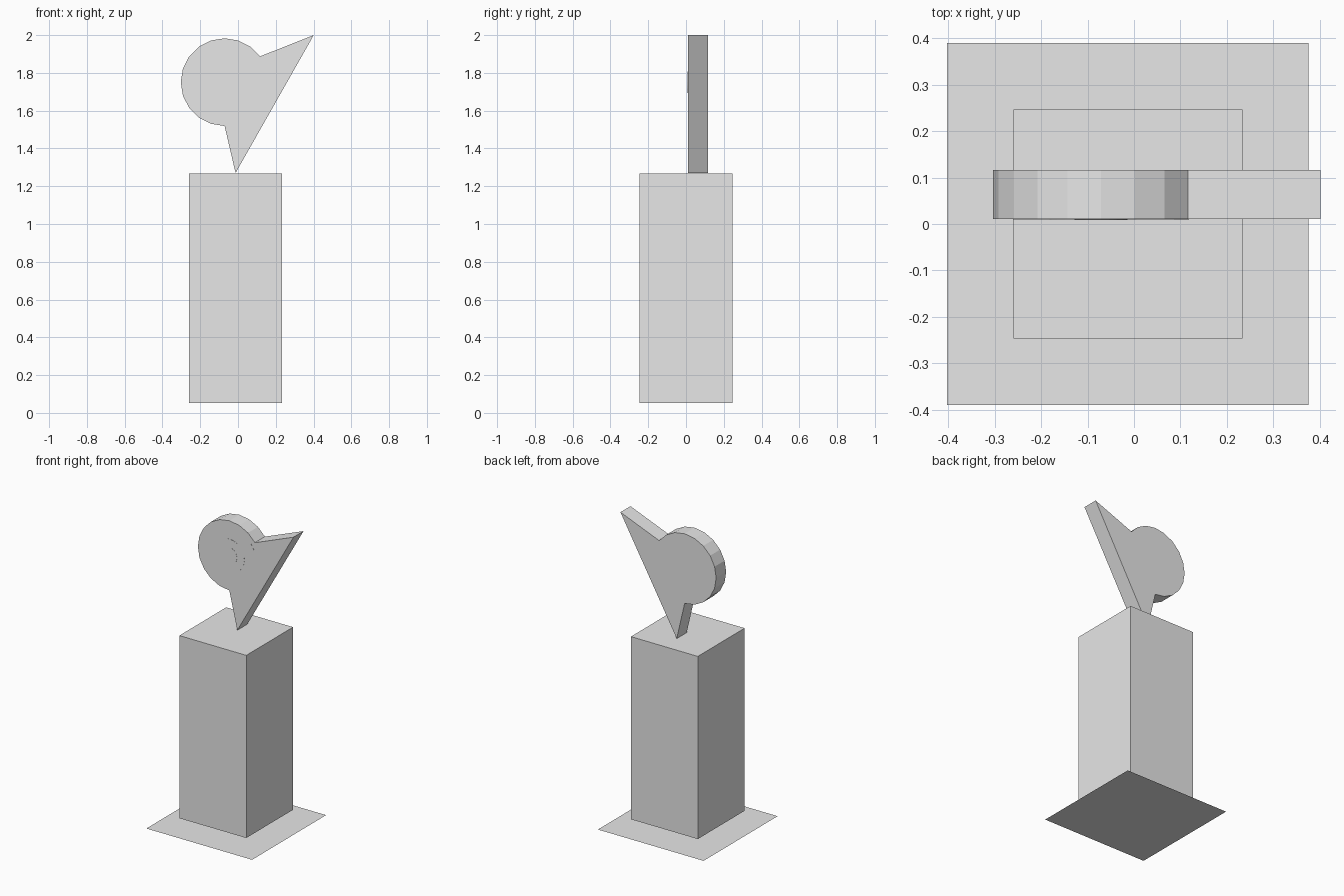
import bpy, bmesh, math
from mathutils import Vector

if "Cube" in bpy.data.objects:
    bpy.data.objects.remove(bpy.data.objects["Cube"], do_unlink=True)

grey = bpy.data.materials.new("light_grey")
grey.use_nodes = True
grey.diffuse_color = (0.8, 0.8, 0.8, 1)
grey.node_tree.nodes["Principled BSDF"].inputs["Base Color"].default_value = (0.8, 0.8, 0.8, 1)

AXIS_X = -0.013              # centre line of the pedestal
HUB = Vector((-0.071, 1.751))  # centre of the disc, in x and z


def arc(radius, start, end, steps):
    """Points on an arc round the hub, angles in degrees."""
    angles = [math.radians(start + (end - start) * i / steps) for i in range(steps + 1)]
    return [HUB + radius * Vector((math.cos(a), math.sin(a))) for a in angles]


def finish(name, bm):
    bmesh.ops.recalc_face_normals(bm, faces=bm.faces)
    mesh = bpy.data.meshes.new(name)
    bm.to_mesh(mesh)
    bm.free()
    mesh.materials.append(grey)
    obj = bpy.data.objects.new(name, mesh)
    bpy.context.collection.objects.link(obj)
    return obj


def slab(name, outline, front, back):
    """Extrude an x-z outline along y."""
    bm = bmesh.new()
    face = bm.faces.new([bm.verts.new((p[0], front, p[1])) for p in outline])
    moved = bmesh.ops.extrude_face_region(bm, geom=[face], use_keep_orig=True)["geom"]
    verts = [g for g in moved if isinstance(g, bmesh.types.BMVert)]
    bmesh.ops.translate(bm, verts=verts, vec=(0, back - front, 0))
    return finish(name, bm)


# Ground sheet, a single flat face
bm = bmesh.new()
bmesh.ops.create_grid(bm, x_segments=1, y_segments=1, size=0.389)
sheet = finish("base_sheet", bm)
sheet.location.x = AXIS_X

# Pedestal block, hovering just over the sheet
half = 0.246
slab("pedestal", [(AXIS_X - half, 0.052), (AXIS_X + half, 0.052),
                  (AXIS_X + half, 1.267), (AXIS_X - half, 1.267)], -half, half)

# Emblem: faceted disc joined to a long pointed blade
slab("emblem", arc(0.232, 36, 270, 13) + [(AXIS_X, 1.27), (0.401, 2.0)], 0.011, 0.116)

# Ring with two opposite bars, as a thin plate on the front
TILT, RING, REACH, BAR = 29.5, 0.111, 0.199, 0.0325
gap = math.degrees(math.asin(BAR / RING))
along = Vector((math.cos(math.radians(TILT)), math.sin(math.radians(TILT))))
across = Vector((-along.y, along.x))
outline = []
for side in (1, -1):
    tip = HUB + side * REACH * along
    turn = TILT + (0 if side == 1 else 180)
    outline += [tip - side * BAR * across, tip + side * BAR * across]
    outline += arc(RING, turn + gap, turn + 180 - gap, 10)
slab("ring_plate", outline, 0.010, 0.0115)

# Round hub in the middle of the ring
slab("hub_plate", arc(0.057, 0, 342, 19), 0.009, 0.0105)
